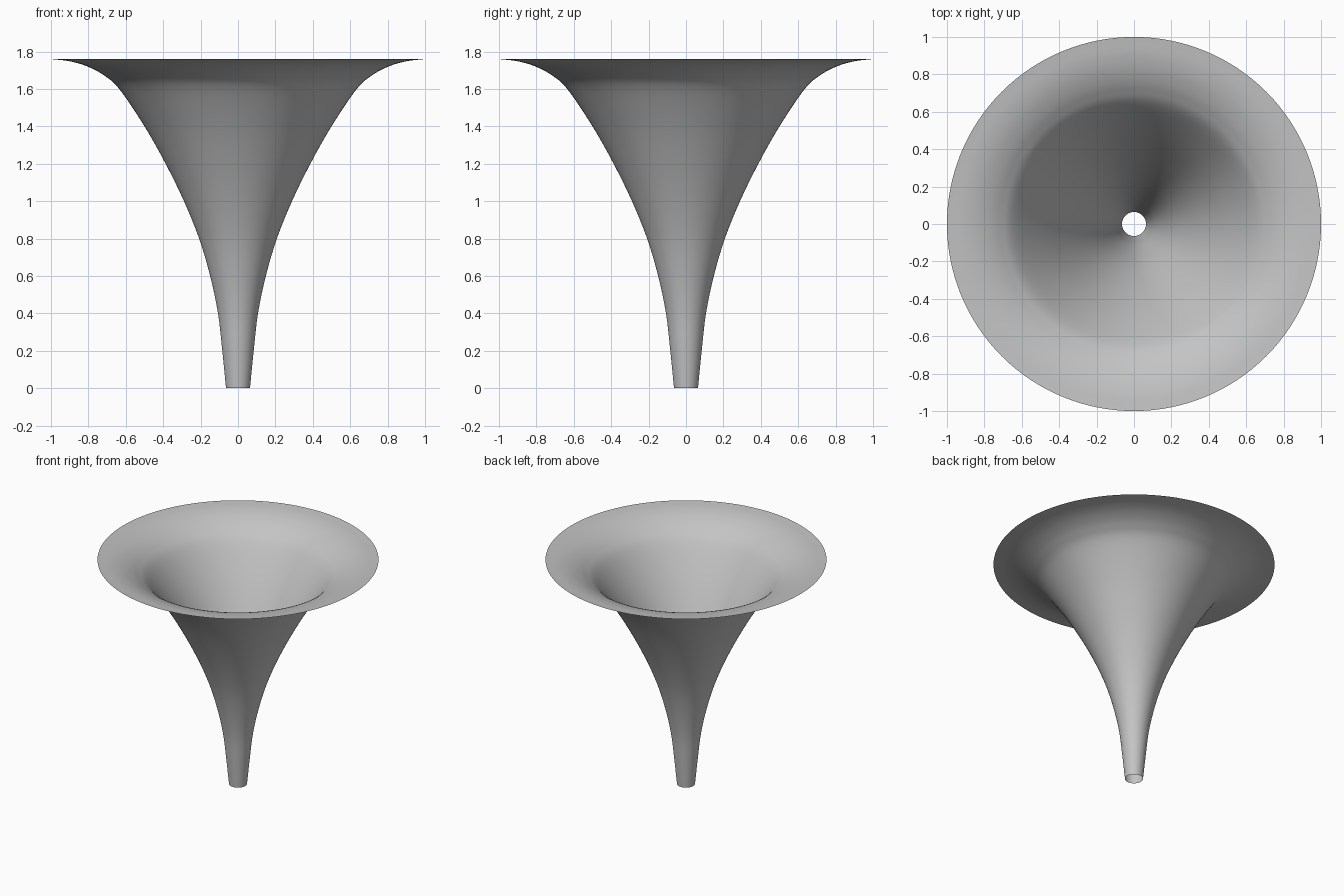
import bpy
import bmesh
from math import tau
from mathutils import Vector
from mathutils.geometry import interpolate_bezier

SEGMENTS = 128
STEPS = 8

cube = bpy.data.objects.get("Cube")
if cube:
    bpy.data.objects.remove(cube, do_unlink=True)


def material(name, colour):
    mat = bpy.data.materials.new(name)
    mat.use_nodes = True
    mat.diffuse_color = colour
    mat.node_tree.nodes["Principled BSDF"].inputs["Base Color"].default_value = colour
    return mat


def smooth_profile(points):
    """Smooth path through (radius, height) points."""
    pts = [Vector((r, 0, z)) for r, z in points]
    ext = [2 * pts[0] - pts[1]] + pts + [2 * pts[-1] - pts[-2]]
    path = [pts[0]]
    for a, b, c, d in zip(ext, ext[1:], ext[2:], ext[3:]):
        path += interpolate_bezier(b, b + (c - a) / 6, c - (d - b) / 6, c, STEPS)[1:]
    return path


# Flared horn: one open, thin wall turned around the vertical axis
profile = smooth_profile([
    (0.064, 0), (0.084, 0.2), (0.107, 0.4), (0.149, 0.6), (0.208, 0.8),
    (0.289, 1.0), (0.387, 1.2), (0.5, 1.4), (0.635, 1.6), (0.72, 1.675),
    (0.81, 1.722), (0.9, 1.748), (1, 1.76),
])
bm = bmesh.new()
verts = [bm.verts.new(p) for p in profile]
edges = [bm.edges.new(pair) for pair in zip(verts, verts[1:])]
bmesh.ops.spin(bm, geom=verts + edges, cent=(0, 0, 0), axis=(0, 0, 1),
               angle=tau, steps=SEGMENTS, use_merge=True)
bmesh.ops.remove_doubles(bm, verts=bm.verts, dist=0.0001)
bm.normal_update()

# Turn the wall so that its faces point out of the horn
face = next(iter(bm.faces))
if face.normal.dot(Vector((*face.calc_center_median().xy, 0))) < 0:
    bmesh.ops.reverse_faces(bm, faces=bm.faces)
for f in bm.faces:
    f.smooth = True

mesh = bpy.data.meshes.new("flared_horn")
bm.to_mesh(mesh)
bm.free()
mesh.materials.append(material("plain grey", (0.55, 0.55, 0.55, 1)))
horn = bpy.data.objects.new("flared_horn", mesh)
bpy.context.collection.objects.link(horn)
